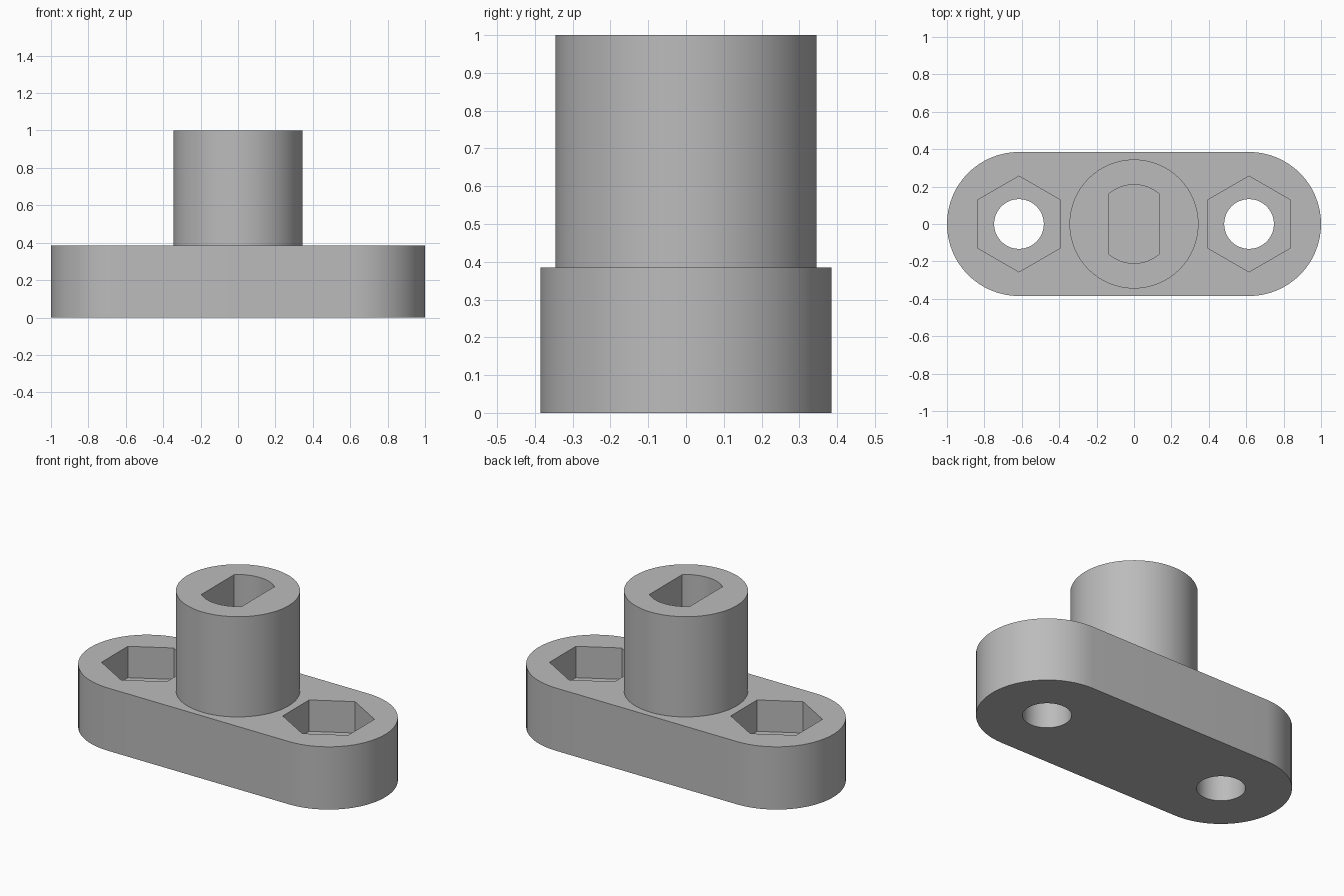
import bpy, bmesh, math

if "Cube" in bpy.data.objects:
    bpy.data.objects.remove(bpy.data.objects["Cube"], do_unlink=True)

BASE_R, BASE_TOP, HOLE_X = 0.385, 0.385, 0.615
POST_R, HOLE_R, HEX_R = 0.345, 0.133, 0.256
SLOT_R, SLOT_HALF = 0.21, 0.137

grey = bpy.data.materials.new("plain grey")
grey.use_nodes = True
colour = (0.50, 0.50, 0.50, 1)
grey.diffuse_color = colour
grey.node_tree.nodes["Principled BSDF"].inputs["Base Color"].default_value = colour


def arc(cx, r, start, end, n):
    """Points of an arc in degrees, both ends included."""
    angles = [math.radians(start + (end - start) * i / n) for i in range(n + 1)]
    return [(cx + r * math.cos(a), r * math.sin(a)) for a in angles]


def circle(cx, r, n, start=0):
    return arc(cx, r, start, start + 360, n)[:-1]


def prism(name, outline, z0, z1):
    """Extrude a closed outline from z0 up to z1."""
    bm = bmesh.new()
    face = bm.faces.new([bm.verts.new((x, y, z0)) for x, y in outline])
    top = bmesh.ops.extrude_face_region(bm, geom=[face])["geom"]
    bmesh.ops.translate(bm, vec=(0, 0, z1 - z0),
                        verts=[g for g in top if isinstance(g, bmesh.types.BMVert)])
    bmesh.ops.recalc_face_normals(bm, faces=bm.faces)
    mesh = bpy.data.meshes.new(name)
    bm.to_mesh(mesh)
    bm.free()
    mesh.materials.append(grey)
    obj = bpy.data.objects.new(name, mesh)
    bpy.context.collection.objects.link(obj)
    return obj


def combine(target, tool, operation):
    """Apply a boolean and remove the tool."""
    bpy.ops.object.select_all(action="DESELECT")
    bpy.context.view_layer.objects.active = target
    target.select_set(True)
    mod = target.modifiers.new(operation.lower(), "BOOLEAN")
    mod.operation, mod.solver, mod.object = operation, "EXACT", tool
    bpy.ops.object.modifier_apply(modifier=mod.name)
    bpy.data.objects.remove(tool, do_unlink=True)


# Rounded base bar with the round post rising from it
body = prism("mounting_bar_with_post",
             arc(HOLE_X, BASE_R, -90, 90, 32) + arc(-HOLE_X, BASE_R, 90, 270, 32),
             0, BASE_TOP)
combine(body, prism("post", circle(0, POST_R, 64), 0.2, 1), "UNION")

# Bolt holes with hexagonal nut pockets
for side in (-1, 1):
    x = side * HOLE_X
    combine(body, prism("nut_pocket", circle(x, HEX_R, 6, 30), BASE_TOP / 2, 0.6), "DIFFERENCE")
    combine(body, prism("bolt_hole", circle(x, HOLE_R, 48), -0.1, 0.6), "DIFFERENCE")

# Shaft socket with two flat sides in the top of the post
half = 90 - math.degrees(math.acos(SLOT_HALF / SLOT_R))
slot = arc(0, SLOT_R, 90 - half, 90 + half, 16) + arc(0, SLOT_R, 270 - half, 270 + half, 16)
combine(body, prism("shaft_socket", slot, BASE_TOP, 1.1), "DIFFERENCE")

# Smooth curved walls, sharp rims
bpy.ops.object.shade_smooth_by_angle(angle=math.radians(30))
